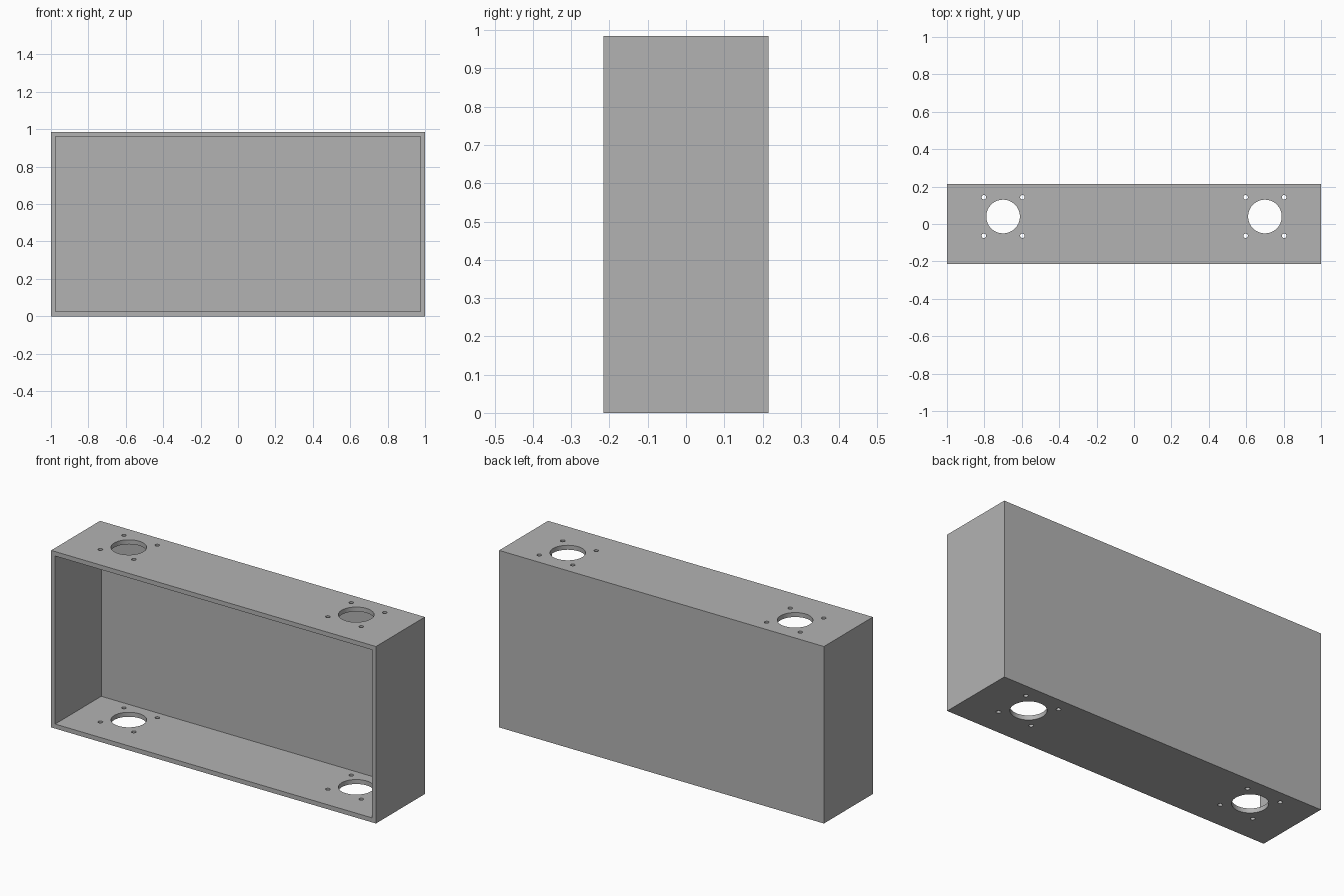
import bpy
import bmesh
from mathutils import Matrix

WIDTH, DEPTH, HEIGHT, WALL = 2.0, 0.43, 0.985, 0.025
HOLE_X, HOLE_Y, HOLE_R = 0.7, 0.04, 0.09
BOLT_OFFSET, BOLT_R = 0.103, 0.012

if "Cube" in bpy.data.objects:
    bpy.data.objects.remove(bpy.data.objects["Cube"], do_unlink=True)

grey = bpy.data.materials.new("plain grey")
grey.use_nodes = True
colour = (0.45, 0.45, 0.45, 1.0)
grey.diffuse_color = colour
grey.node_tree.nodes["Principled BSDF"].inputs["Base Color"].default_value = colour


def add_box(bm, size, centre):
    bmesh.ops.create_cube(bm, size=1, matrix=Matrix.Translation(centre) @ Matrix.Diagonal((*size, 1)))


def add_drill(bm, x, y, radius, sides):
    bmesh.ops.create_cone(bm, cap_ends=True, segments=sides, radius1=radius, radius2=radius,
                          depth=HEIGHT + 0.2, matrix=Matrix.Translation((x, y, HEIGHT / 2)))


def make_object(name, bm):
    mesh = bpy.data.meshes.new(name)
    bm.to_mesh(mesh)
    bm.free()
    mesh.materials.append(grey)
    obj = bpy.data.objects.new(name, mesh)
    bpy.context.collection.objects.link(obj)
    return obj


def cut(target, cutter):
    mod = target.modifiers.new("Cut", "BOOLEAN")
    mod.operation = "DIFFERENCE"
    mod.solver = "EXACT"
    mod.object = cutter
    bpy.context.view_layer.objects.active = target
    bpy.ops.object.modifier_apply(modifier=mod.name)
    bpy.data.objects.remove(cutter, do_unlink=True)


# Solid block
bm = bmesh.new()
add_box(bm, (WIDTH, DEPTH, HEIGHT), (0, 0, HEIGHT / 2))
enclosure = make_object("open_enclosure", bm)

# Cavity open at the front
bm = bmesh.new()
add_box(bm, (WIDTH - 2 * WALL, DEPTH, HEIGHT - 2 * WALL), (0, -WALL, HEIGHT / 2))
cut(enclosure, make_object("cavity_cutter", bm))

# Round openings with four bolt holes each, through top and bottom
bm = bmesh.new()
for side in (-1, 1):
    add_drill(bm, side * HOLE_X, HOLE_Y, HOLE_R, 64)
    for dx in (-BOLT_OFFSET, BOLT_OFFSET):
        for dy in (-BOLT_OFFSET, BOLT_OFFSET):
            add_drill(bm, side * HOLE_X + dx, HOLE_Y + dy, BOLT_R, 24)
cut(enclosure, make_object("hole_cutter", bm))

# Smooth hole walls, crisp box edges
bpy.ops.object.select_all(action="DESELECT")
enclosure.select_set(True)
bpy.context.view_layer.objects.active = enclosure
bpy.ops.object.shade_smooth_by_angle()
